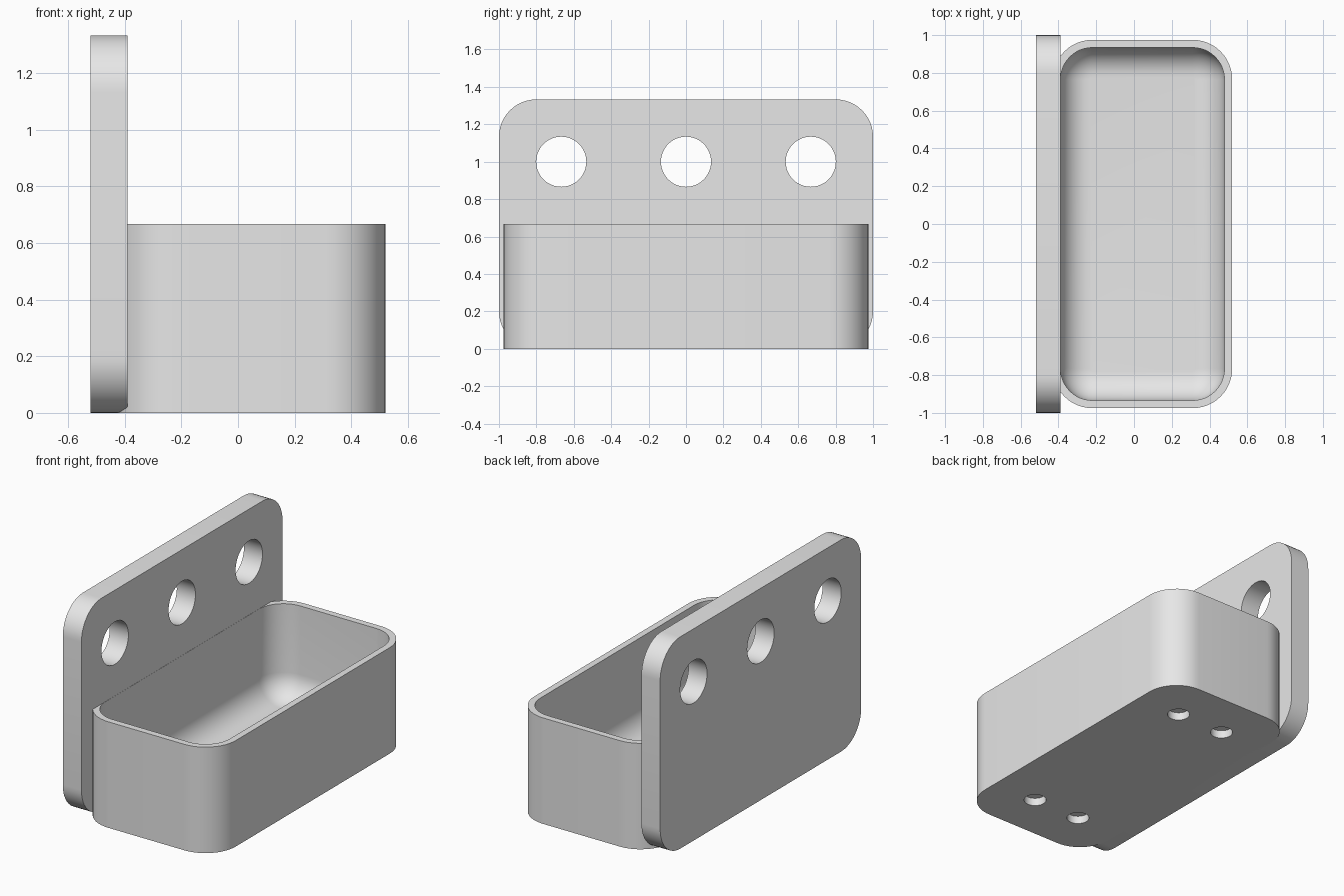
import bpy, bmesh
from math import sin, cos, pi, radians
from mathutils import Matrix

cube = bpy.data.objects.get("Cube")
if cube:
    bpy.data.objects.remove(cube, do_unlink=True)

grey = bpy.data.materials.new("light_grey")
grey.use_nodes = True
grey.diffuse_color = (0.8, 0.8, 0.8, 1)
grey.node_tree.nodes["Principled BSDF"].inputs["Base Color"].default_value = (0.8, 0.8, 0.8, 1)


def rounded_rect(u0, u1, v0, v1, r, steps=12):
    """Counter-clockwise outline with four round corners."""
    centres = [(u1 - r, v1 - r), (u0 + r, v1 - r), (u0 + r, v0 + r), (u1 - r, v0 + r)]
    return [(cu + r * cos(a), cv + r * sin(a))
            for q, (cu, cv) in enumerate(centres)
            for a in [(q + i / steps) * pi / 2 for i in range(steps + 1)]]


def new_object(name, bm):
    bmesh.ops.recalc_face_normals(bm, faces=bm.faces)
    mesh = bpy.data.meshes.new(name)
    bm.to_mesh(mesh)
    bm.free()
    mesh.materials.append(grey)
    obj = bpy.data.objects.new(name, mesh)
    bpy.context.collection.objects.link(obj)
    return obj


def loft(name, rings):
    """Skin a row of matching rings and cap both ends."""
    bm = bmesh.new()
    loops = [[bm.verts.new(p) for p in ring] for ring in rings]
    n = len(loops[0])
    for a, b in zip(loops, loops[1:]):
        for i in range(n):
            j = (i + 1) % n
            bm.faces.new((a[i], a[j], b[j], b[i]))
    bm.faces.new(loops[0])
    bm.faces.new(loops[-1])
    return new_object(name, bm)


def drill(obj, places, radius, depth, turn=Matrix()):
    """Cut round holes centred on the given places."""
    bm = bmesh.new()
    for p in places:
        bmesh.ops.create_cone(bm, cap_ends=True, segments=48, radius1=radius, radius2=radius,
                              depth=depth, matrix=Matrix.Translation(p) @ turn)
    cutter = new_object("hole_cutter", bm)
    cutter.hide_render = True
    mod = obj.modifiers.new("holes", "BOOLEAN")
    mod.operation, mod.solver, mod.object = "DIFFERENCE", "EXACT", cutter
    bpy.context.view_layer.objects.active = obj
    bpy.ops.object.modifier_apply(modifier=mod.name)
    bpy.data.objects.remove(cutter, do_unlink=True)


def smooth(obj):
    bpy.ops.object.select_all(action="DESELECT")
    obj.select_set(True)
    bpy.context.view_layer.objects.active = obj
    bpy.ops.object.shade_smooth_by_angle(angle=radians(30))


# Upright mounting plate with three through holes
outline = rounded_rect(-1, 1, 0, 1.333, 0.2)
plate = loft("mounting_plate", [[(x, y, z) for y, z in outline] for x in (-0.52, -0.39)])
drill(plate, [(-0.455, y, 1.0) for y in (-0.667, 0, 0.667)], 0.134, 0.4,
      Matrix.Rotation(pi / 2, 4, "Y"))
smooth(plate)

# Open tray: thin walls, filleted inside down to a flat floor
height, floor, wall, fillet = 0.667, 0.08, 0.041, 0.155


def tray_ring(inset, z):
    pts = rounded_rect(-0.43 + inset, 0.52 - inset, -0.975 + inset, 0.975 - inset, 0.21 - inset)
    return [(x, y, z) for x, y in pts]


rings = [tray_ring(0, 0), tray_ring(0, height), tray_ring(wall, height)]
for k in range(11):
    a = k / 10 * pi / 2
    rings.append(tray_ring(wall + fillet * (1 - cos(a)), floor + fillet * (1 - sin(a))))
tray = loft("tray", rings)

# Four shallow round recesses underneath
drill(tray, [(0.045 + sx * 0.167, sy * 0.667, 0) for sx in (-1, 1) for sy in (-1, 1)], 0.066, 0.1)
smooth(tray)
